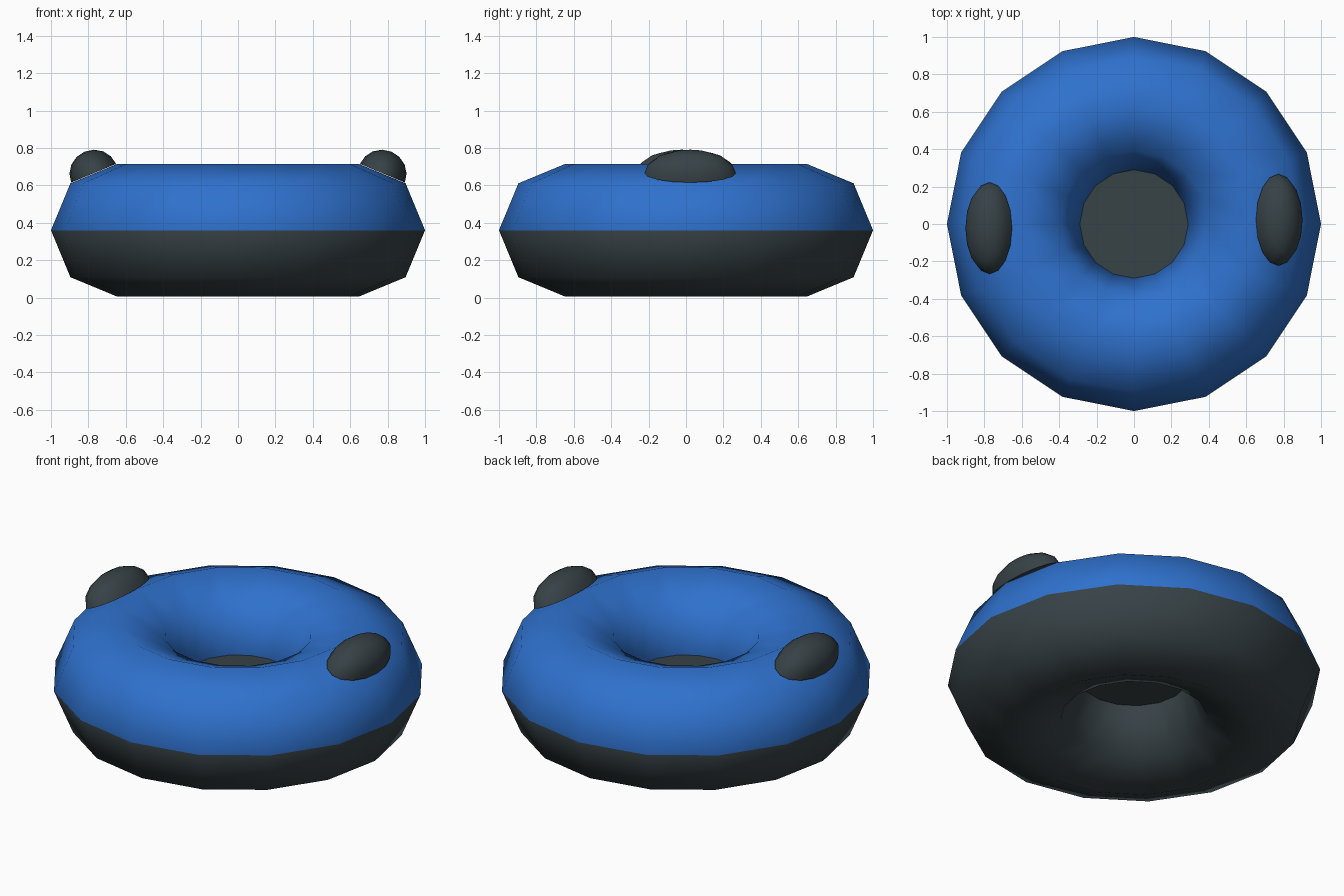
import bpy, bmesh, math
from mathutils import Matrix, Vector

if "Cube" in bpy.data.objects:
    bpy.data.objects.remove(bpy.data.objects["Cube"])


def material(name, rgb):
    m = bpy.data.materials.new(name)
    m.diffuse_color = (*rgb, 1.0)
    m.use_nodes = True
    m.node_tree.nodes["Principled BSDF"].inputs["Base Color"].default_value = m.diffuse_color
    return m


blue = material("blue", (0.028, 0.165, 0.61))
grey = material("dark grey", (0.038, 0.054, 0.061))

R, TUBE, MID = 0.645, 0.355, 0.36

# inflated ring: blue upper half, dark grey lower half
bpy.ops.mesh.primitive_torus_add(major_segments=16, minor_segments=8,
                                 major_radius=R, minor_radius=TUBE,
                                 location=(0, 0, MID))
ring = bpy.context.object
ring.name = "float_ring"
ring.data.materials.append(blue)
ring.data.materials.append(grey)
for p in ring.data.polygons:
    p.material_index = 0 if p.center.z > 0 else 1
    p.use_smooth = True

# floor closing the hole at mid height
bpy.ops.mesh.primitive_cylinder_add(vertices=16, radius=R - TUBE, depth=0.008,
                                    location=(0, 0, MID - 0.004))
floor = bpy.context.object
floor.name = "hole_floor"
floor.rotation_euler.z = math.radians(0)
floor.data.materials.append(grey)


# grips: half ellipsoids lying on the sloped outer top band
def grip(name, turn):
    bm = bmesh.new()
    bmesh.ops.create_uvsphere(bm, u_segments=16, v_segments=8, radius=1)
    cut = bmesh.ops.bisect_plane(bm, geom=bm.verts[:] + bm.edges[:] + bm.faces[:],
                                 dist=1e-4, plane_co=(0, 0, 0), plane_no=(0, 0, 1),
                                 clear_inner=True)
    bmesh.ops.holes_fill(bm, edges=[e for e in bm.edges if e.is_boundary])
    bmesh.ops.recalc_face_normals(bm, faces=bm.faces[:])
    place = (Matrix.Rotation(turn, 4, 'Z')
             @ Matrix.Translation(Vector((0.772, 0.022, 0.665)))
             @ Matrix.Rotation(math.radians(22.5), 4, 'Y')
             @ Matrix.Diagonal((0.13, 0.245, 0.125, 1)))
    bm.transform(place)
    me = bpy.data.meshes.new(name)
    bm.to_mesh(me)
    bm.free()
    me.materials.append(grey)
    ob = bpy.data.objects.new(name, me)
    bpy.context.collection.objects.link(ob)
    bpy.ops.object.select_all(action='DESELECT')
    ob.select_set(True)
    bpy.context.view_layer.objects.active = ob
    bpy.ops.object.shade_smooth_by_angle(angle=math.radians(50))


grip("right_grip", 0)
grip("left_grip", math.pi)
